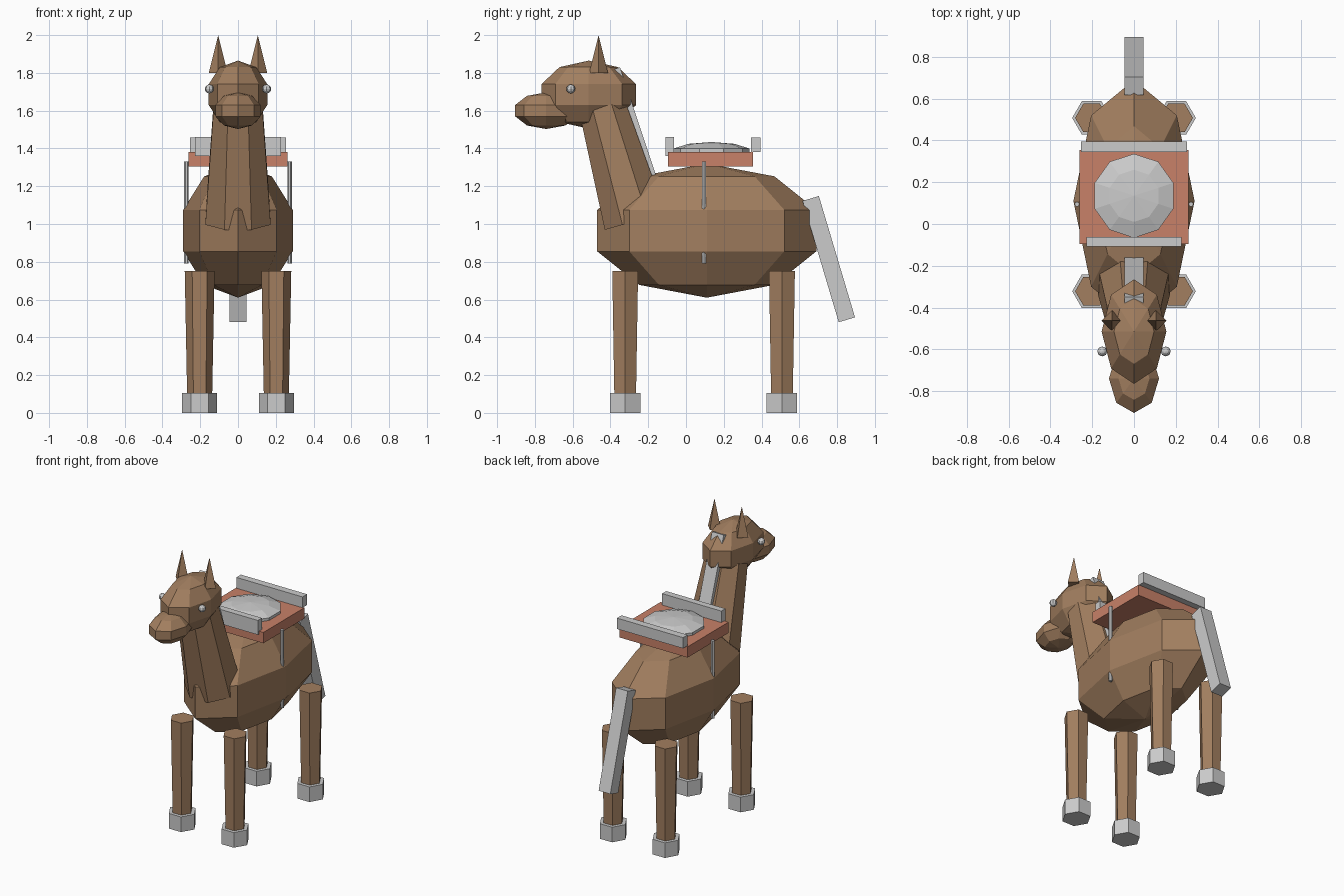
import bpy, bmesh
from math import sin, cos, pi, radians
from mathutils import Matrix

if "Cube" in bpy.data.objects:
    bpy.data.objects.remove(bpy.data.objects["Cube"])


def material(name, rgb):
    m = bpy.data.materials.new(name)
    m.diffuse_color = (*rgb, 1)
    m.use_nodes = True
    m.node_tree.nodes["Principled BSDF"].inputs["Base Color"].default_value = m.diffuse_color
    return m


BROWN = material("brown_coat", (0.36, 0.21, 0.115))
CORAL = material("coral_cloth", (0.58, 0.22, 0.14))


def finish(name, bm, loc, tilt=0, mat=None):
    bmesh.ops.recalc_face_normals(bm, faces=bm.faces[:])
    me = bpy.data.meshes.new(name)
    bm.to_mesh(me)
    bm.free()
    if mat:
        me.materials.append(mat)
    ob = bpy.data.objects.new(name, me)
    ob.location = loc
    ob.rotation_euler.x = radians(tilt)
    bpy.context.collection.objects.link(ob)
    return ob


def lathe(name, profile, sides, loc, scale=(1, 1, 1), phase=0, tilt=0, mat=None):
    """Faceted solid of revolution; profile is (radius, z), radius 0 makes a pole."""
    bm = bmesh.new()
    rings = []
    for r, z in profile:
        n = sides if r > 0 else 1
        rings.append([bm.verts.new((r * cos(phase + 2 * pi * i / sides) * scale[0],
                                    r * sin(phase + 2 * pi * i / sides) * scale[1],
                                    z * scale[2])) for i in range(n)])
    for a, b in zip(rings, rings[1:]):
        for i in range(sides):
            j = (i + 1) % sides
            quad = [a[i % len(a)], a[j % len(a)], b[j % len(b)], b[i % len(b)]]
            bm.faces.new(list(dict.fromkeys(quad)))
    for ring in (rings[0], rings[-1]):
        if len(ring) > 1:
            bm.faces.new(ring)
    return finish(name, bm, loc, tilt, mat)


def ball(name, loc, radii, sides=8, rings=5, phase=0, mat=None):
    profile = [(sin(pi * k / rings) if 0 < k < rings else 0, -cos(pi * k / rings))
               for k in range(rings + 1)]
    return lathe(name, profile, sides, loc, radii, phase, mat=mat)


def box(name, loc, size, tilt=0, mat=None):
    bm = bmesh.new()
    bmesh.ops.create_cube(bm, size=1, matrix=Matrix.Diagonal((*size, 1)))
    return finish(name, bm, loc, tilt, mat)


# Body, neck and head
ball("body", (0, 0.11, 0.965), (0.305, 0.61, 0.355), mat=BROWN)
lathe("neck", [(0.18, 0), (0.135, 0.63)], 8, (0, -0.27, 1.015), (1.04, 1, 1),
      phase=pi / 8, tilt=16, mat=BROWN)
ball("head", (0, -0.515, 1.685), (0.163, 0.263, 0.18), mat=BROWN)
ball("muzzle", (0, -0.74, 1.60), (0.126, 0.173, 0.097), mat=BROWN)

# Mane and tail strips
box("mane", (0, -0.275, 1.512), (0.09, 0.06, 0.65), tilt=18.5)
box("tail", (0, 0.756, 0.814), (0.09, 0.09, 0.67), tilt=16.6)

# Paired parts
for side, s in (("left", -1), ("right", 1)):
    ball(f"{side}_eye", (s * 0.152, -0.61, 1.715), (0.024,) * 3, 8, 6)
    lathe(f"{side}_ear", [(0.05, 0), (0, 0.2)], 4, (s * 0.105, -0.463, 1.8), mat=BROWN)
    lathe(f"{side}_strap", [(0.012, 0), (0.012, 0.54)], 6, (s * 0.273, 0.095, 0.79))
    for end, y in (("front", -0.322), ("back", 0.508)):
        lathe(f"{end}_{side}_leg", [(0.066, 0.08), (0.079, 0.75)], 6,
              (s * 0.203, y, 0), mat=BROWN)
        lathe(f"{end}_{side}_hoof", [(0.093, 0), (0.093, 0.105)], 6, (s * 0.203, y, 0))

# Saddle: cloth, cushion and end bars
box("saddle_cloth", (0, 0.13, 1.343), (0.522, 0.45, 0.075), mat=CORAL)
ball("saddle_cushion", (0, 0.135, 1.383), (0.208, 0.212, 0.051), 10, 5, phase=pi / 2)
box("saddle_front_bar", (0, -0.085, 1.41), (0.455, 0.045, 0.1))
box("saddle_back_bar", (0, 0.37, 1.42), (0.508, 0.05, 0.075))
